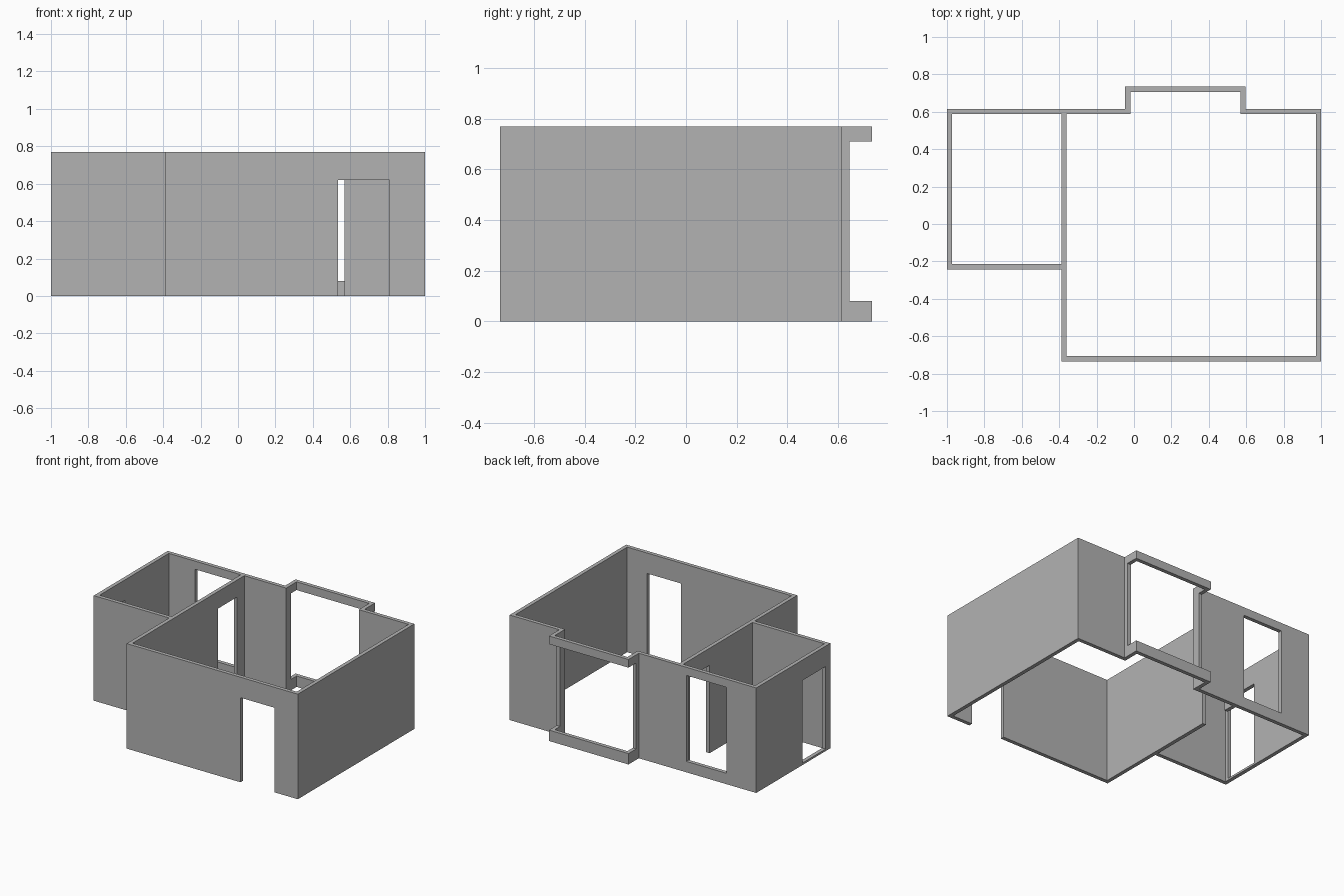
import bpy
import bmesh
from mathutils import Vector

cube = bpy.data.objects.get("Cube")
if cube:
    bpy.data.objects.remove(cube, do_unlink=True)

# Overall dimensions
H = 0.77              # wall height
T = 0.028             # wall thickness
X, Y = 1.0, 0.735     # outer half sizes
BACK = 0.615          # outer face of the back wall
PART = -0.388         # left face of the wall between the rooms
SIDE = -0.243         # front face of the small room
BAY_L, BAY_R = -0.048, 0.597
SILL, HEAD = 0.08, 0.71
DOOR = 0.62

plaster = bpy.data.materials.new("grey plaster")
plaster.use_nodes = True
GREY = (0.45, 0.45, 0.45, 1)
plaster.diffuse_color = GREY
plaster.node_tree.nodes["Principled BSDF"].inputs["Base Color"].default_value = GREY


def finish(name, bm):
    bmesh.ops.recalc_face_normals(bm, faces=bm.faces[:])
    mesh = bpy.data.meshes.new(name)
    bm.to_mesh(mesh)
    bm.free()
    mesh.materials.append(plaster)
    obj = bpy.data.objects.new(name, mesh)
    bpy.context.collection.objects.link(obj)
    return obj


def extrude(bm, offset):
    result = bmesh.ops.extrude_face_region(bm, geom=bm.faces[:])
    verts = [g for g in result["geom"] if isinstance(g, bmesh.types.BMVert)]
    bmesh.ops.translate(bm, verts=verts, vec=Vector(offset))


def wall(name, axis, start, end, face, opening=None):
    """Wall along an axis; opening is (from, to, bottom, top)."""
    a, b, low, high = opening or (start, end, 0, 0)
    us = sorted({start, a, b, end})
    zs = sorted({0, low, high, H})
    bm = bmesh.new()
    along_x = axis == "x"
    grid = [[bm.verts.new((u, face, z) if along_x else (face, u, z)) for z in zs] for u in us]
    for i in range(len(us) - 1):
        for j in range(len(zs) - 1):
            if opening and us[i] == a and zs[j] == low:
                continue
            bm.faces.new((grid[i][j], grid[i + 1][j], grid[i + 1][j + 1], grid[i][j + 1]))
    extrude(bm, (0, T, 0) if along_x else (T, 0, 0))
    return finish(name, bm)


def prism(name, outline, bottom, top):
    bm = bmesh.new()
    bm.faces.new([bm.verts.new((x, y, bottom)) for x, y in outline])
    extrude(bm, (0, 0, top - bottom))
    return finish(name, bm)


# Large room
wall("front_wall", "x", PART, X, -Y, (0.535, 0.81, 0, DOOR))
wall("left_side_wall", "y", -Y + T, BACK - T, X - T)
wall("partition_wall", "y", -Y + T, BACK - T, PART, (0.28, 0.505, 0, 0.645))

# Small room
wall("small_room_front_wall", "x", -X, PART, SIDE)
wall("small_room_side_wall", "y", SIDE + T, BACK - T, -X, (-0.19, 0.08, 0.015, DOOR))

# Back wall on both sides of the bay
wall("back_wall_window_part", "x", -X, BAY_L + T, BACK - T, (-0.76, -0.435, SILL, HEAD))
wall("back_wall_plain_part", "x", BAY_R - T, X, BACK - T)

# Bay: sill and lintel share one outline, with a short post at each side
bay = [(BAY_L, BACK), (BAY_L, Y), (BAY_R, Y), (BAY_R, BACK),
       (BAY_R - T, BACK), (BAY_R - T, Y - T), (BAY_L + T, Y - T), (BAY_L + T, BACK)]
prism("bay_sill", bay, 0, SILL)
prism("bay_lintel", bay, HEAD, H)
for name, x in (("bay_post_right", BAY_L), ("bay_post_left", BAY_R - T)):
    post = [(x, BACK), (x + T, BACK), (x + T, 0.645), (x, 0.645)]
    prism(name, post, SILL, HEAD)
